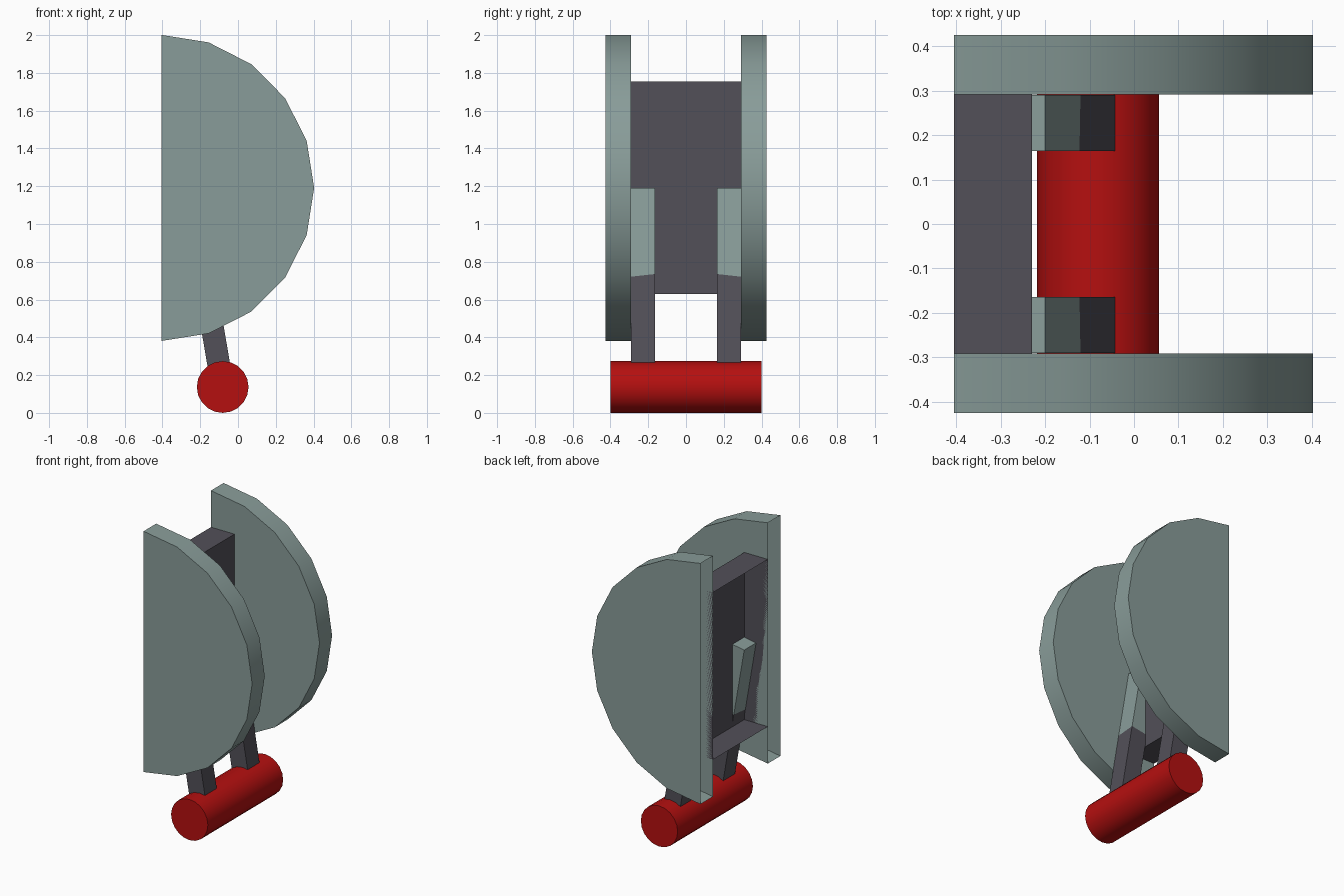
import bpy, bmesh, math
from mathutils import Vector

if "Cube" in bpy.data.objects:
    bpy.data.objects.remove(bpy.data.objects["Cube"])


def material(name, rgb):
    m = bpy.data.materials.new(name)
    m.diffuse_color = (*rgb, 1)
    m.use_nodes = True
    m.node_tree.nodes["Principled BSDF"].inputs["Base Color"].default_value = m.diffuse_color
    return m


GREEN = material("grey green", (0.25, 0.335, 0.32))
DARK = material("dark grey", (0.085, 0.08, 0.098))
RED = material("red", (0.46, 0.005, 0.005))


def finish(name, bm, mats, smooth=False, recalc=True):
    if recalc:
        bmesh.ops.recalc_face_normals(bm, faces=bm.faces)
    me = bpy.data.meshes.new(name)
    bm.to_mesh(me)
    bm.free()
    for m in mats:
        me.materials.append(m)
    ob = bpy.data.objects.new(name, me)
    bpy.context.collection.objects.link(ob)
    if smooth:
        bpy.ops.object.select_all(action='DESELECT')
        ob.select_set(True)
        bpy.context.view_layer.objects.active = ob
        bpy.ops.object.shade_smooth_by_angle(angle=math.radians(30))
    return ob


def open_back(bm, x):
    """Remove the closing face that lies in the plane of the back edge."""
    bm.normal_update()
    back = [f for f in bm.faces if all(abs(v.co.x - x) < 1e-4 for v in f.verts)]
    bmesh.ops.delete(bm, geom=back, context='FACES_ONLY')


BACK = -0.405

# Half-disc side shells, hollow with open straight edge
for side, label in ((-1, "front"), (1, "rear")):
    bm = bmesh.new()
    y0, y1 = side * 0.291, side * 0.425
    pts = [(BACK + 0.808 * math.sin(math.radians(18 * i)),
            1.191 + 0.81 * math.cos(math.radians(18 * i))) for i in range(11)]
    face = bm.faces.new([bm.verts.new((x, y0, z)) for x, z in pts])
    ext = bmesh.ops.extrude_face_region(bm, geom=[face], use_keep_orig=True)
    for v in ext["geom"]:
        if isinstance(v, bmesh.types.BMVert):
            v.co.y = y1
    bmesh.ops.recalc_face_normals(bm, faces=bm.faces)
    open_back(bm, BACK)
    finish(label + "_half_disc", bm, [GREEN], smooth=True, recalc=False)

# Central housing between the discs, open at the back
bm = bmesh.new()
bmesh.ops.create_cube(bm, size=1)
for v in bm.verts:
    v.co = ((BACK if v.co.x < 0 else -0.23), v.co.y * 0.582, (0.63 if v.co.z < 0 else 1.755))
open_back(bm, BACK)
finish("central_housing", bm, [DARK], recalc=False)

# Leaning struts: dark lower part, grey green upper part
up = Vector((-0.17, 0, 1)).normalized()
across = Vector((up.z, 0, -up.x))
for side, label in ((-1, "front"), (1, "rear")):
    bm = bmesh.new()
    rings = []
    for z, drop in ((0.16, 0), (0.725, 0.014), (1.18, 0)):
        c = Vector((-0.181 - 0.17 * (z - 0.72), 0, z))
        ring = []
        for s, y in ((-1, 0.164), (1, 0.164), (1, 0.29), (-1, 0.29)):
            p = c + across * (0.06 * s)
            if y > 0.2:
                p -= up * drop
            ring.append(bm.verts.new((p.x, side * y, p.z)))
        rings.append(ring)
    bm.faces.new(rings[0])
    bm.faces.new(rings[2]).material_index = 1
    for k in range(2):
        for i in range(4):
            j = (i + 1) % 4
            f = bm.faces.new((rings[k][i], rings[k][j], rings[k + 1][j], rings[k + 1][i]))
            f.material_index = k
    finish(label + "_strut", bm, [DARK, GREEN])

# Red roller at the bottom
bpy.ops.mesh.primitive_cylinder_add(vertices=20, radius=0.137, depth=0.8,
                                    location=(-0.081, 0, 0.137),
                                    rotation=(math.pi / 2, 0, 0))
roller = bpy.context.object
roller.name = "roller"
roller.data.materials.append(RED)
bpy.ops.object.shade_smooth_by_angle(angle=math.radians(30))
